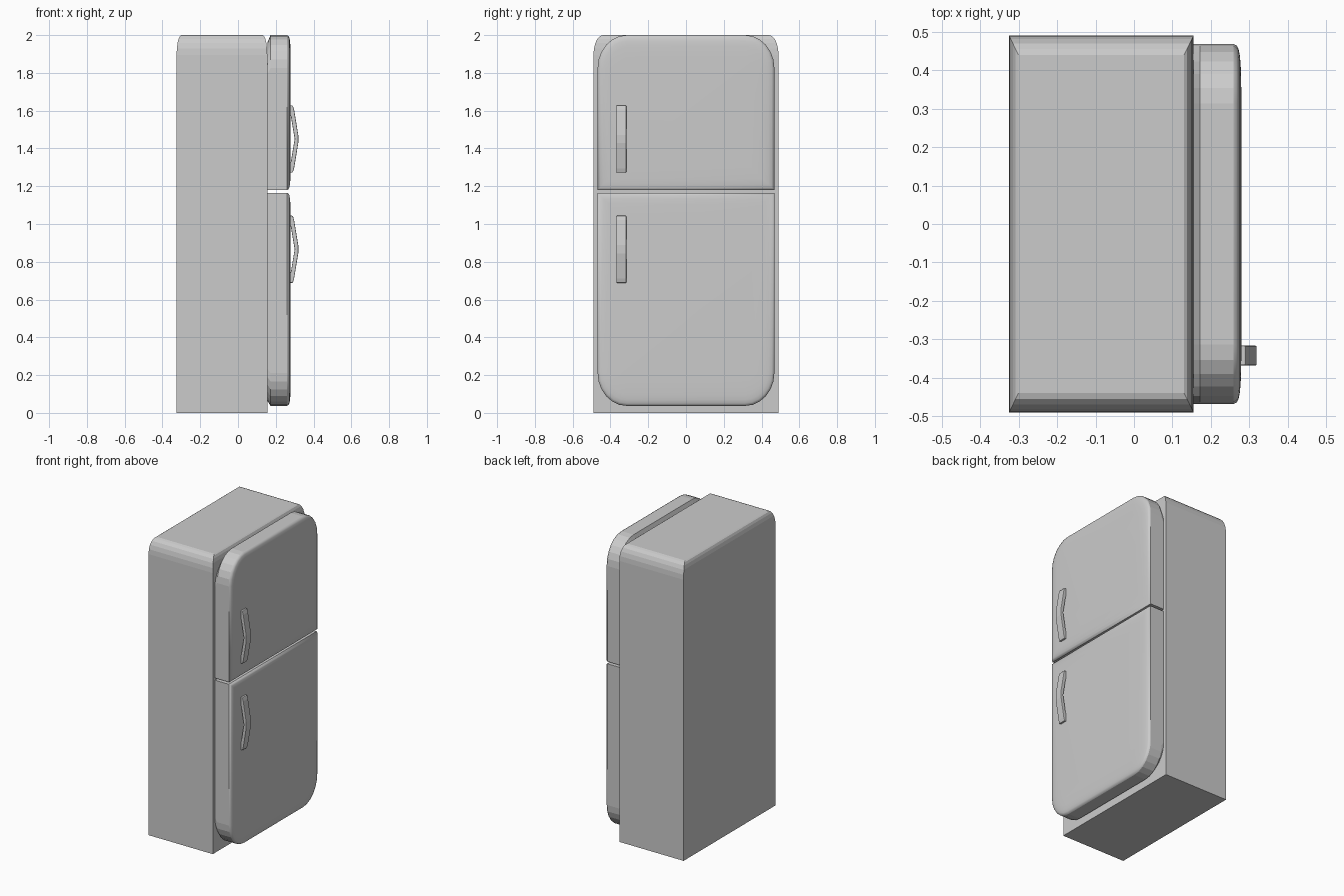
import bpy, bmesh
from math import sin, cos, pi
from mathutils import Vector

default = bpy.data.objects.get("Cube")
if default:
    bpy.data.objects.remove(default, do_unlink=True)


def add_object(name, bm):
    bmesh.ops.recalc_face_normals(bm, faces=bm.faces)
    mesh = bpy.data.meshes.new(name)
    bm.to_mesh(mesh)
    bm.free()
    obj = bpy.data.objects.new(name, mesh)
    bpy.context.collection.objects.link(obj)
    return obj


# Cabinet: unit cube with its top rim rounded, then stretched to size
def make_cabinet():
    bm = bmesh.new()
    bmesh.ops.create_cube(bm, size=1)
    rim = [e for e in bm.edges if all(v.co.z > 0 for v in e.verts)]
    bmesh.ops.bevel(bm, geom=rim, offset=0.052, segments=5, profile=0.5,
                    affect='EDGES')
    bmesh.ops.scale(bm, vec=(0.48, 0.98, 2), verts=bm.verts)
    bmesh.ops.translate(bm, vec=(-0.085, 0, 1), verts=bm.verts)
    add_object("cabinet", bm)


# Door outline: square corners at the seam, rounded corners at the far end
def door_outline(seam, end, inset, steps=6):
    side = 1 if end > seam else -1
    half = 0.468 - inset
    start, stop = seam + side * inset, end - side * inset
    ry, rz = 0.155 - inset, 0.175 - inset
    points = [(half, start)]
    for sign in (1, -1):
        arc = []
        for i in range(steps + 1):
            a = i / steps * pi / 2
            arc.append((sign * (half - ry + ry * cos(a)),
                        stop - side * rz * (1 - sin(a))))
        points += arc[::sign]
    points.append((-half, start))
    return points


# Door: outline lofted from a tapered back to a pillowed front
def make_door(name, seam, end, taper):
    bm = bmesh.new()
    layers = [(0.155, 0, taper), (0.172, 0, 1), (0.259, 0, 1),
              (0.267, 0.004, 1), (0.272, 0.014, 1), (0.2755, 0.032, 1),
              (0.2775, 0.06, 1), (0.279, 0.12, 1)]
    rings = []
    for x, inset, squash in layers:
        rings.append([bm.verts.new((x, y, seam + (z - seam) * squash))
                      for y, z in door_outline(seam, end, inset)])
    bm.faces.new(rings[0])
    for level, (a, b) in enumerate(zip(rings, rings[1:])):
        for i in range(len(a)):
            j = (i + 1) % len(a)
            face = bm.faces.new((a[i], a[j], b[j], b[i]))
            face.smooth = level > 1
    bm.faces.new(rings[-1]).smooth = True
    add_object(name, bm)


# Handle: bent bar profile extruded across its width
def make_handle(name, z_mid):
    upper = [(0.272, 0.178), (0.29, 0.178), (0.297, 0.155), (0.319, 0.022)]
    inner = [(0.3, 0.0), (0.28, 0.12), (0.272, 0.13)]
    profile = (upper + [(x, -z) for x, z in reversed(upper)]
               + [(x, -z) for x, z in reversed(inner)] + inner[1:])
    bm = bmesh.new()
    face = bm.faces.new([bm.verts.new((x, -0.368, z_mid + z))
                         for x, z in profile])
    extruded = bmesh.ops.extrude_face_region(bm, geom=[face])["geom"]
    bmesh.ops.translate(bm, vec=Vector((0, 0.052, 0)),
                        verts=[g for g in extruded
                               if isinstance(g, bmesh.types.BMVert)])
    obj = add_object(name, bm)
    bevel = obj.modifiers.new("soft_edges", 'BEVEL')
    bevel.width = 0.004
    bevel.segments = 2
    bevel.limit_method = 'ANGLE'


make_cabinet()
make_door("upper_door", 1.18, 2.0, 0.95)
make_door("lower_door", 1.165, 0.037, 0.975)
make_handle("upper_handle", 1.45)
make_handle("lower_handle", 0.866)
